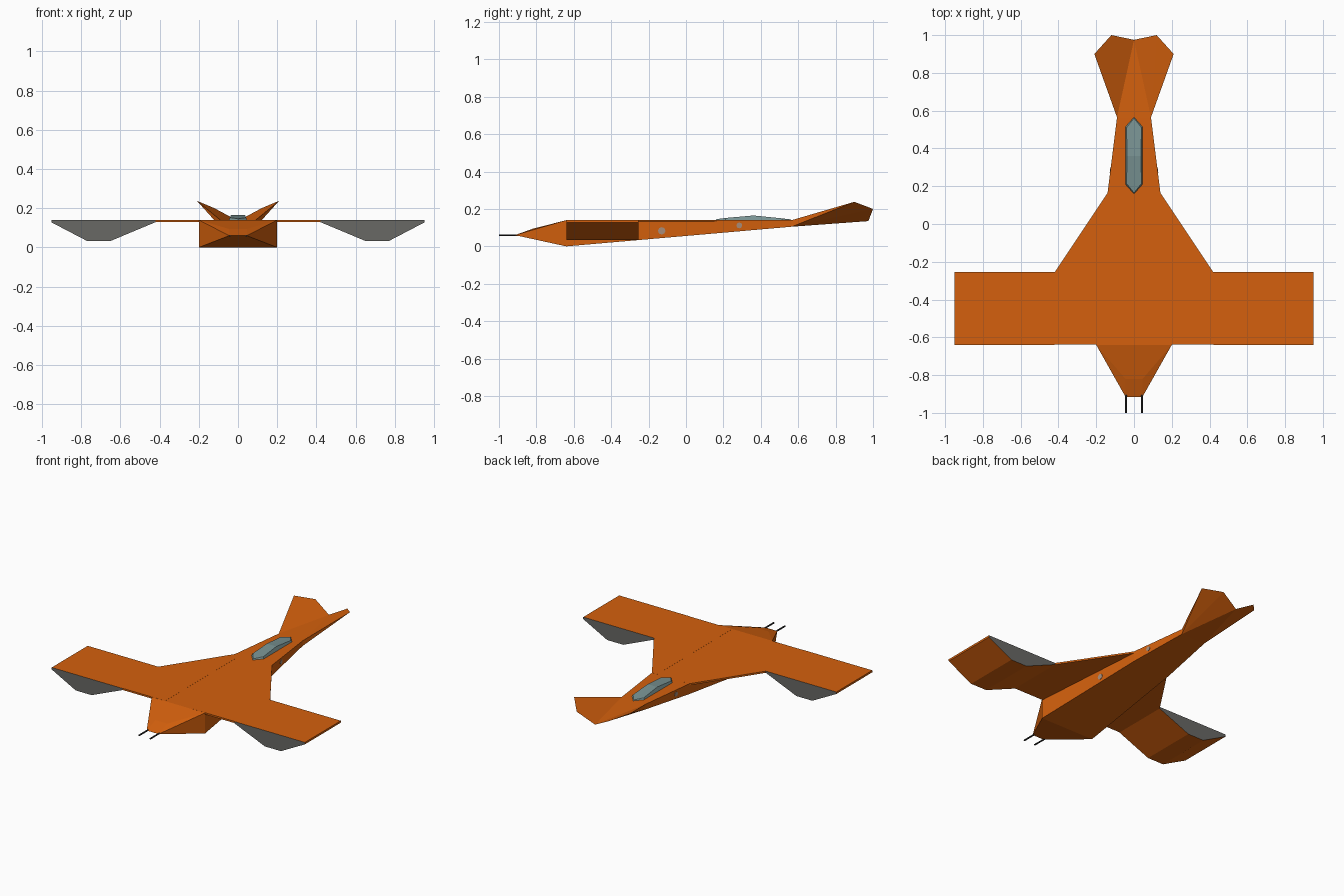
import bpy, bmesh, math

if "Cube" in bpy.data.objects:
    bpy.data.objects.remove(bpy.data.objects["Cube"])


def material(name, rgb):
    m = bpy.data.materials.new(name)
    m.diffuse_color = (*rgb, 1)
    m.use_nodes = True
    m.node_tree.nodes["Principled BSDF"].inputs["Base Color"].default_value = m.diffuse_color
    return m


ORANGE = material("orange paint", (0.66, 0.118, 0.004))
GREY = material("engine grey", (0.14, 0.14, 0.13))
GLASS = material("canopy glass", (0.19, 0.29, 0.29))
DARK = material("gun metal", (0.03, 0.03, 0.03))
MARK = material("marking grey", (0.40, 0.27, 0.20))


def mirrored(name, verts, faces, mats, rule=None):
    """Make a right half and its mirror image, weld them, colour faces by rule."""
    bm = bmesh.new()
    for side in (1, -1):
        vs = [bm.verts.new((side * x, y, z)) for x, y, z in verts]
        for f in faces:
            bm.faces.new([vs[i] for i in f])
    bmesh.ops.remove_doubles(bm, verts=bm.verts[:], dist=0.0005)
    bmesh.ops.recalc_face_normals(bm, faces=bm.faces[:])
    if rule:
        for f in bm.faces:
            f.material_index = rule(f.normal)
    me = bpy.data.meshes.new(name)
    bm.to_mesh(me)
    bm.free()
    ob = bpy.data.objects.new(name, me)
    bpy.context.collection.objects.link(ob)
    for m in mats:
        me.materials.append(m)
    return ob


def prism(name, a, b, mats, rule=None):
    """Closed prism between two matching polygons, mirrored across x = 0."""
    n = len(a)
    faces = [(i, (i + 1) % n, n + (i + 1) % n, n + i) for i in range(n)]
    faces += [tuple(range(n))[::-1], tuple(range(n, 2 * n))]
    return mirrored(name, a + b, faces, mats, rule)


# Fuselage with wedge nose and V tail: half sections, front to back
hull = [(0, -.915, .06), (.045, -.915, .06), (0, -.82, .094), (.045, -.82, .094)]
for y, w, top, low in ((-.64, .2, .14, 0), (.165, .14, .14, .07), (.565, .09, .14, .105)):
    hull += [(0, y, top), (w, y, top), (w, y, low), (0, y, low)]
hull += [(.21, .9, .238), (.12, 1, .2), (0, .975, .135)]
faces = [(0, 1, 3, 2), (2, 3, 5, 4), (1, 6, 5), (1, 5, 3), (0, 7, 1), (1, 7, 6)]
for s in (4, 8):
    faces += [(s + i, s + i + 1, s + i + 5, s + i + 4) for i in range(3)]
faces += [(12, 13, 18), (13, 16, 17), (13, 17, 18), (13, 14, 16),
          (14, 15, 18), (14, 18, 17), (14, 17, 16)]
mirrored("fuselage", hull, faces, [ORANGE])

# Thin swept wing root on each side
root = [(.1, -.638), (.42, -.638), (.42, -.255), (.14, .165), (.1, .165)]
prism("wing_root", [(x, y, .129) for x, y in root],
      [(x, y, .1405) for x, y in root], [ORANGE])

# Outer wings with deep engine pods, grey at both open ends
pod = [(.42, .1405), (.42, .129), (.65, .033), (.77, .033), (.95, .127), (.95, .1405)]
prism("wing_pod", [(x, -.64, z) for x, z in pod], [(x, -.255, z) for x, z in pod],
      [ORANGE, GREY], lambda n: 1 if abs(n.y) > 0.9 else 0)

# Canopy: faceted bubble with pointed ends
rim = [(0, .158), (.046, .21), (.046, .36), (.046, .515), (0, .567)]
canopy = [(x, y, .139) for x, y in rim]
canopy += [(0, .165, .146), (.04, .215, .152), (.036, .36, .165), (.04, .51, .150),
           (0, .56, .144), (0, .36, .165)]
mirrored("canopy", canopy,
         [(i, i + 1, i + 6, i + 5) for i in range(4)]
         + [(5, 6, 7, 10), (10, 7, 8, 9), (0, 1, 2, 3, 4)], [GLASS])

# Twin nose guns
ring = [(.042 + .006 * math.cos(k * math.pi / 3), .06 + .005 * math.sin(k * math.pi / 3))
        for k in range(6)]
prism("nose_gun", [(x, -1, z) for x, z in ring], [(x, -.88, z) for x, z in ring], [DARK])

# Plain round plates on the fuselage sides
for label, yc, zc, r, xc, slope in (("front", -.13, .083, .02, .162, -.0745),
                                    ("rear", .285, .112, .016, .125, -.125)):
    disc = [(yc + r * math.cos(k * math.pi / 4), zc + r * math.sin(k * math.pi / 4))
            for k in range(8)]
    prism(label + "_side_plate",
          [(xc + slope * (y - yc) - .002, y, z) for y, z in disc],
          [(xc + slope * (y - yc) + .002, y, z) for y, z in disc], [MARK])
